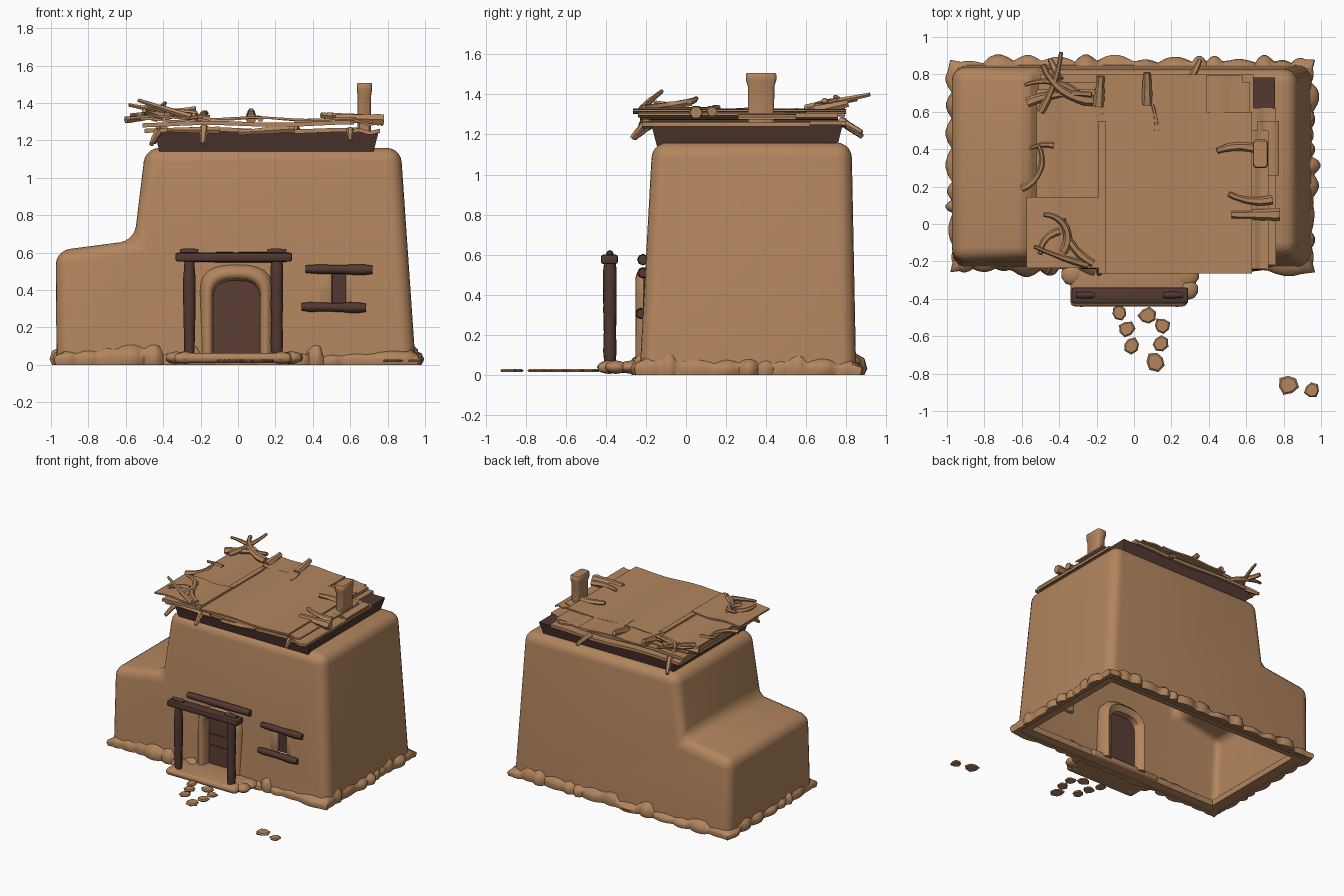
import bpy, bmesh, math, random
from mathutils import Vector

if "Cube" in bpy.data.objects:
    bpy.data.objects.remove(bpy.data.objects["Cube"])
random.seed(4)


def material(name, rgb):
    m = bpy.data.materials.new(name)
    m.diffuse_color = (*rgb, 1)
    m.use_nodes = True
    m.node_tree.nodes["Principled BSDF"].inputs["Base Color"].default_value = m.diffuse_color
    return m


CLAY = material("clay tan", (0.445, 0.235, 0.112))
WOOD = material("dark wood", (0.085, 0.04, 0.031))
DOOR = material("door brown", (0.105, 0.048, 0.035))


def build(name, verts, faces, mat, angle=35, bevel=0, segs=2, smooth=True):
    me = bpy.data.meshes.new(name)
    me.from_pydata([tuple(v) for v in verts], [], faces)
    bm = bmesh.new()
    bm.from_mesh(me)
    bmesh.ops.recalc_face_normals(bm, faces=bm.faces)
    if bevel:
        edges = [e for e in bm.edges if not e.is_boundary]
        bmesh.ops.bevel(bm, geom=edges, offset=bevel, segments=segs, profile=0.5, affect='EDGES')
    bm.to_mesh(me)
    bm.free()
    me.materials.append(mat)
    ob = bpy.data.objects.new(name, me)
    bpy.context.collection.objects.link(ob)
    if smooth:
        smooth_object(ob, angle)
    return ob


def smooth_object(ob, angle=35):
    bpy.ops.object.select_all(action='DESELECT')
    ob.select_set(True)
    bpy.context.view_layer.objects.active = ob
    bpy.ops.object.shade_smooth_by_angle(angle=math.radians(angle))


def loft(name, rings, mat, caps=True, closed=False, **kw):
    """Skin a list of equal-length rings."""
    n, m = len(rings[0]), len(rings)
    faces = []
    for i in range(m if closed else m - 1):
        a, b = i * n, ((i + 1) % m) * n
        faces += [(a + j, a + (j + 1) % n, b + (j + 1) % n, b + j) for j in range(n)]
    if caps and not closed:
        faces += [tuple(range(n)), tuple(range((m - 1) * n, m * n))]
    return build(name, [p for r in rings for p in r], faces, mat, **kw)


def box(name, x, y, z, mat, flare=0, **kw):
    rings = [[(x[0] - f, y[0] - f, h), (x[1] + f, y[0] - f, h), (x[1] + f, y[1] + f, h), (x[0] - f, y[1] + f, h)]
             for h, f in ((z[0], 0), (z[1], flare))]
    return loft(name, rings, mat, **kw)


def tube(name, pts, radii, mat, sides=8, jitter=0.0):
    pts = [Vector(p) for p in pts]
    rings = []
    for i, p in enumerate(pts):
        t = (pts[min(i + 1, len(pts) - 1)] - pts[max(i - 1, 0)]).normalized()
        u = t.cross(Vector((0, 0, 1)) if abs(t.z) < 0.9 else Vector((0, 1, 0))).normalized()
        v = t.cross(u)
        r = radii[i] * (1 + random.uniform(-jitter, jitter))
        rings.append([p + (u * math.cos(k * math.tau / sides) + v * math.sin(k * math.tau / sides)) * r
                      for k in range(sides)])
    return loft(name, rings, mat, angle=50)


def log(name, a, b, r, mat=WOOD, n=9):
    a, b = Vector(a), Vector(b)
    return tube(name, [a.lerp(b, i / (n - 1)) for i in range(n)],
                [r * (0.8 if i in (0, n - 1) else 1) for i in range(n)], mat, jitter=0.12)


# Clay walls: stepped profile, tapering, rounded, open underneath
profile = [(-0.97, 0), (-0.975, 0.61), (-0.555, 0.665), (-0.495, 1.16), (0.87, 1.16), (0.95, 0)]
front = [(x, -0.232 + 0.055 * z, z) for x, z in profile]
back = [(x, 0.85 - 0.02 * z, z) for x, z in profile]
n = len(profile)
walls = build("clay_walls", front + back,
              [tuple(range(n)), tuple(range(n, 2 * n))] + [(i, i + 1, n + i + 1, n + i) for i in range(n - 1)],
              CLAY, bevel=0.075, segs=5, smooth=False)
solid = walls.modifiers.new("thickness", 'SOLIDIFY')
solid.thickness = 0.025
solid.offset = -1


def arch(w, top, y, steps=12, base=0.03, cx=-0.008):
    """Squarish arch outline."""
    pts = [(cx - w, y, base)]
    for i in range(steps + 1):
        a = math.pi * (1 - i / steps)
        c, s = math.cos(a), math.sin(a)
        pts.append((cx + w * math.copysign(abs(c) ** 0.75, c), y, top - w * 0.75 * (1 - abs(s) ** 0.75)))
    return pts + [(cx + w, y, base)]


# Door and window openings
door_cut = loft("door_cutter", [arch(0.14, 0.48, -0.4), arch(0.14, 0.48, -0.05)], CLAY, smooth=False)
window_cut = box("window_cutter", (0.44, 0.61), (-0.4, -0.05), (0.32, 0.5), CLAY, smooth=False)
for c in (door_cut, window_cut):
    c.hide_render = True
    b = walls.modifiers.new("opening", 'BOOLEAN')
    b.operation, b.solver, b.object = 'DIFFERENCE', 'EXACT', c
dg = bpy.context.evaluated_depsgraph_get()
baked = bpy.data.meshes.new_from_object(walls.evaluated_get(dg))
walls.modifiers.clear()
walls.data = baked
for c in (door_cut, window_cut):
    bpy.data.objects.remove(c)
smooth_object(walls, 40)

# Arched door surround, tunnel through the wall
sec = [(0.13, 0.455, -0.11), (0.125, 0.45, -0.17), (0.13, 0.46, -0.235), (0.148, 0.485, -0.252),
       (0.172, 0.51, -0.245), (0.195, 0.535, -0.21), (0.2, 0.54, -0.13), (0.17, 0.5, -0.09)]
arcs = [arch(w, t, y) for w, t, y in sec]
loft("door_surround", [[a[i] for a in arcs] for i in range(len(arcs[0]))], CLAY, angle=60)

# Door leaf with boards
loft("door_leaf", [arch(0.128, 0.453, -0.175), arch(0.128, 0.453, -0.155)], DOOR, smooth=False)
for z0, z1 in ((0.06, 0.21), (0.225, 0.3)):
    box("door_board", (-0.13, 0.112), (-0.183, -0.17), (z0, z1), DOOR, smooth=False)

# Window: pane, jamb, lintel and sill logs
box("window_pane", (0.5, 0.58), (-0.2, -0.19), (0.33, 0.49), WOOD, smooth=False)
box("window_jamb", (0.43, 0.505), (-0.215, -0.16), (0.32, 0.5), CLAY, bevel=0.015)
box("window_bar", (0.575, 0.615), (-0.21, -0.18), (0.32, 0.5), CLAY, bevel=0.008)
log("window_lintel", (0.36, -0.215, 0.512), (0.72, -0.215, 0.508), 0.026)
log("window_sill", (0.34, -0.225, 0.31), (0.685, -0.225, 0.305), 0.026)

# Porch: posts, beam, knobs, wall beam and doorstep
for x in (-0.26, 0.208):
    log("porch_post", (x, -0.38, 0.05), (x, -0.38, 0.59), 0.031)
    log("post_knob", (x - 0.05, -0.38, 0.604), (x + 0.05, -0.38, 0.604), 0.018, n=5)
box("porch_beam", (-0.335, 0.29), (-0.425, -0.34), (0.553, 0.6), WOOD, bevel=0.012)
log("wall_beam", (-0.29, -0.215, 0.575), (0.26, -0.215, 0.575), 0.028)
box("doorstep", (-0.34, 0.285), (-0.44, -0.12), (0.01, 0.062), CLAY, bevel=0.024, segs=3)
for x, y, r in ((-0.28, -0.385, 0.06), (0.23, -0.385, 0.06), (0.29, -0.35, 0.055), (0.28, -0.27, 0.07),
                (-0.33, -0.27, 0.06)):
    bpy.ops.mesh.primitive_ico_sphere_add(subdivisions=2, radius=1, location=(x, y, 0.038))
    s = bpy.context.object
    s.name, s.scale = "step_stone", (r, r, 0.034)
    s.data.materials.append(CLAY)
    smooth_object(s, 60)

# Rubble footing: lumpy ring round the base
X0, X1, Y0, Y1 = -0.955, 0.94, -0.23, 0.85
corners = [Vector(p) for p in ((X0, Y0), (X1, Y0), (X1, Y1), (X0, Y1))]


def inset(p, d):
    return min(max(p.x, X0 + d), X1 - d), min(max(p.y, Y0 + d), Y1 - d)


rings = []
for k in range(4):
    a, b = corners[k], corners[(k + 1) % 4]
    d = (b - a).normalized()
    out = Vector((d.y, -d.x))
    cuts = [0.0]
    while cuts[-1] < 0.93:
        cuts.append(cuts[-1] + random.uniform(0.07, 0.19) / (b - a).length)
    cuts[-1] = 1.0
    for c0, c1 in zip(cuts, cuts[1:]):
        amp, top = random.uniform(0.02, 0.058), random.uniform(0.06, 0.12)
        for i in range(5):
            lump = 0.4 + 0.6 * math.sin(math.pi * i / 5)
            p = a.lerp(b, c0 + (c1 - c0) * i / 5)
            h = top * (0.75 + 0.25 * lump)
            if k == 0 and abs(p.x) < 0.2:
                h = 0.05
            o = p + out * amp * lump
            if c0 == 0 and i == 0:
                o = p + (out - d) * 0.028
            o2 = p + (o - p) * 0.75
            q, up = inset(p, 0.085), inset(p, 0.02)
            rings.append([(*q, 0.012), (o2.x, o2.y, 0.0), (o.x, o.y, 0.03),
                          (o2.x, o2.y, h * 0.7), (*up, h), (*q, 0.06)])
loft("rubble_footing", rings, CLAY, closed=True, angle=60)

# Stepping stones
for x, y, r in ((-0.08, -0.475, .042), (-0.04, -0.56, .045), (-0.015, -0.65, .045), (0.07, -0.49, .048),
                (0.15, -0.545, .045), (0.14, -0.64, .045), (0.115, -0.735, .053), (0.825, -0.86, .054),
                (0.952, -0.888, .044)):
    k = random.random()
    shape = [(math.cos(k + i * math.tau / 7), math.sin(k + i * math.tau / 7), random.uniform(0.8, 1.12)) for i in range(7)]
    loft("stepping_stone", [[(x + c * r * q * f, y + s * r * q * f, z) for c, s, q in shape]
                            for z, f in ((0.014, 0.9), (0.022, 1), (0.03, 0.8))], CLAY, smooth=False)

# Roof: dark flared frame and layered mats
box("roof_frame", (-0.42, 0.725), (-0.145, 0.755), (1.14, 1.25), WOOD, flare=0.028, smooth=False)


def mat_sheet(name, x, y, zl, zr, t=0.012, wave=0.006):
    rings = []
    for i in range(13):
        u = i / 12
        px = x[0] + (x[1] - x[0]) * u
        z = zl + (zr - zl) * u + wave * math.sin(u * 9 + y[0] * 5)
        rings.append([(px, y[0], z), (px, y[1], z), (px, y[1], z + t), (px, y[0], z + t)])
    loft(name, rings, CLAY, angle=30)


mat_sheet("lower_mat", (-0.5, 0.64), (-0.2, 0.8), 1.245, 1.24, 0.022)
mat_sheet("lower_right_mat", (0.6, 0.76), (-0.22, 0.62), 1.24, 1.235, 0.02)
mat_sheet("middle_mat", (-0.51, 0.62), (-0.23, 0.76), 1.275, 1.28, 0.022)
mat_sheet("main_sheet", (-0.16, 0.63), (-0.265, 0.6), 1.312, 1.308)
mat_sheet("left_sheet", (-0.575, -0.15), (-0.235, 0.145), 1.32, 1.318)
mat_sheet("left_back_sheet", (-0.52, -0.15), (0.12, 0.72), 1.305, 1.3)
mat_sheet("back_sheet", (-0.2, 0.39), (0.59, 0.8), 1.312, 1.308)
mat_sheet("back_right_sheet", (0.3, 0.58), (0.58, 0.795), 1.296, 1.296)
mat_sheet("right_sheet", (0.6, 0.72), (-0.24, 0.5), 1.295, 1.29)
mat_sheet("right_edge_sheet", (0.66, 0.775), (0.26, 0.55), 1.285, 1.28)
box("roof_batten", (-0.19, -0.15), (-0.265, 0.55), (1.312, 1.33), CLAY, smooth=False)

# Chimney
chim = [(0.036, 0.065, 1.24), (0.036, 0.066, 1.44), (0.041, 0.076, 1.47), (0.041, 0.076, 1.5), (0.036, 0.07, 1.508)]
loft("chimney", [[(0.676 + a * sx, 0.375 + b * sy, z) for sx, sy in
                  ((-1, -.8), (-.7, -1), (.7, -1), (1, -.8), (1, .8), (.7, 1), (-.7, 1), (-1, .8))]
                 for a, b, z in chim], CLAY, angle=50)


def branch(x, y, z, heading, length, bend, rise, r):
    pts, h = [(x, y, z)], math.radians(heading)
    for i in range(8):
        px, py, pz = pts[-1]
        pts.append((px + math.cos(h) * length / 8, py + math.sin(h) * length / 8, pz + rise / 8))
        h += math.radians(bend) / 8
    tube("branch", pts, [1.15 * r * (1 - 0.45 * i / 8) for i in range(9)], CLAY, sides=6, jitter=0.1)


# Branches weighing down the roof: left corners, then right, back and hanging edges
for args in ((-0.22, -0.21, 1.325, 150, 0.3, -60, 0.03, .022), (-0.38, -0.15, 1.33, 60, 0.28, 130, 0.05, .022),
             (-0.25, -0.22, 1.325, 165, 0.3, -10, 0.09, .016), (-0.4, -0.04, 1.33, 195, 0.17, 80, 0.03, .018),
             (-0.22, 0.66, 1.33, 175, 0.35, -70, 0.05, .026), (-0.5, 0.6, 1.33, 60, 0.34, 25, 0.07, .018),
             (-0.3, 0.7, 1.33, 145, 0.3, 60, 0.06, .017), (-0.57, 0.65, 1.32, 20, 0.35, -30, 0.05, .022),
             (-0.6, 0.19, 1.31, 25, 0.28, 100, 0.02, .017), (-0.43, 0.42, 1.315, 170, 0.13, 40, 0.02, .015)):
    branch(*args)
for args in ((0.78, 0.05, 1.31, 180, 0.26, 0, 0.01, .03), (0.74, 0.13, 1.315, 190, 0.24, -40, 0.02, .022),
             (0.66, 0.4, 1.315, 165, 0.22, 40, 0.02, .026), (-0.19, 0.63, 1.315, 85, 0.16, 0, 0.03, .028),
             (0.07, 0.64, 1.315, 90, 0.17, 0, 0.04, .028), (0.12, 0.5, 1.315, 90, 0.14, 20, 0.01, .014),
             (0.3, 0.77, 1.27, 60, 0.12, 10, -0.06, .02), (-0.4, 0.77, 1.27, 110, 0.12, 10, -0.08, .02),
             (-0.42, -0.17, 1.26, 240, 0.1, 10, -0.08, .02), (0.3, -0.2, 1.262, 190, 0.3, -20, -0.02, .022),
             (-0.1, -0.2, 1.255, 180, 0.28, 0, 0.0, .02), (0.6, -0.2, 1.26, 270, 0.05, 0, -0.06, .018),
             (-0.18, -0.19, 1.27, 265, 0.08, 0, -0.09, .022)):
    branch(*args)
